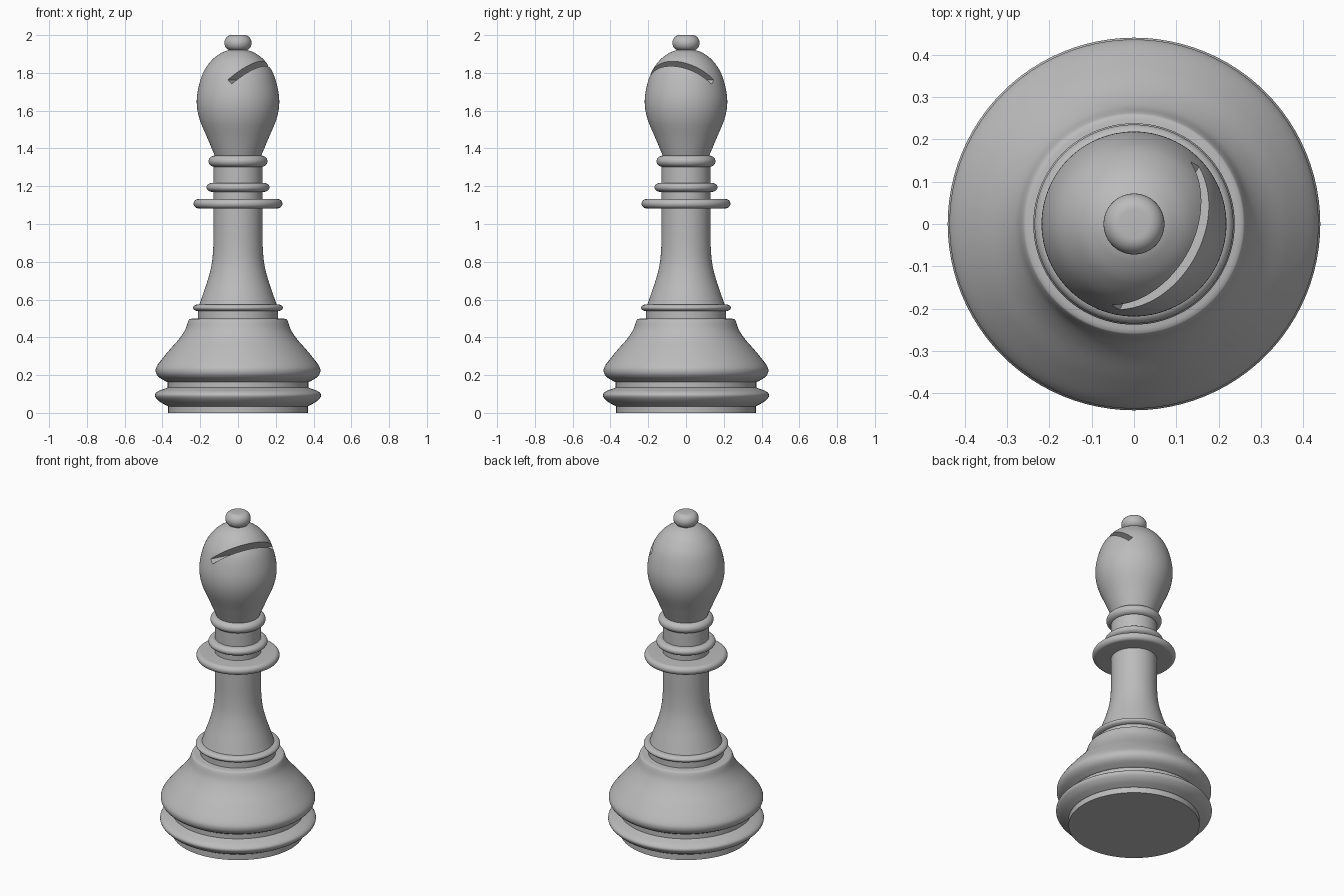
import bpy
import bmesh
import math
from mathutils import Vector, Matrix

cube = bpy.data.objects.get("Cube")
if cube:
    bpy.data.objects.remove(cube, do_unlink=True)

SIDES = 96

grey = bpy.data.materials.new("plain_grey")
grey.use_nodes = True
grey.diffuse_color = (0.5, 0.5, 0.5, 1)
grey.node_tree.nodes["Principled BSDF"].inputs["Base Color"].default_value = grey.diffuse_color


def smooth_curve(points, steps=6):
    """Catmull-Rom curve through (radius, height) points."""
    pts = [Vector(p) for p in points]
    pts = [2 * pts[0] - pts[1]] + pts + [2 * pts[-1] - pts[-2]]
    out = []
    for a, b, c, d in zip(pts, pts[1:], pts[2:], pts[3:]):
        for i in range(steps):
            t = i / steps
            out.append(0.5 * (2 * b + (c - a) * t + (2 * a - 5 * b + 4 * c - d) * t ** 2
                              + (3 * b - a - 3 * c + d) * t ** 3))
    return out + [pts[-2]]


def bead(inner, outer, low, high, steps=16):
    """Half-ellipse moulding profile."""
    mid, half = (low + high) / 2, (high - low) / 2
    angles = [math.pi * (i / steps - 0.5) for i in range(steps + 1)]
    return [Vector((inner + (outer - inner) * math.cos(a), mid + half * math.sin(a)))
            for a in angles]


def lathe(name, profile):
    """Closed solid turned about z from a bottom-to-top profile."""
    bm = bmesh.new()
    rings = []
    for r, z in profile:
        rings.append([bm.verts.new((r * math.cos(a), r * math.sin(a), z))
                      for a in (math.tau * i / SIDES for i in range(SIDES))])
    for low, high in zip(rings, rings[1:]):
        for i in range(SIDES):
            j = (i + 1) % SIDES
            bm.faces.new((low[i], low[j], high[j], high[i]))
    bm.faces.new(rings[0][::-1])
    bm.faces.new(rings[-1])
    mesh = bpy.data.meshes.new(name)
    bm.to_mesh(mesh)
    bm.free()
    mesh.materials.append(grey)
    obj = bpy.data.objects.new(name, mesh)
    bpy.context.collection.objects.link(obj)
    return obj


def cylinder(name, radius, low, high):
    return lathe(name, [(radius, low), (radius, high)])


# Base
parts = [
    cylinder("foot", 0.37, 0, 0.05),
    lathe("foot_ring", smooth_curve([(0.37, 0.035), (0.415, 0.06), (0.44, 0.09),
                                     (0.425, 0.113), (0.37, 0.135)])),
    cylinder("base_groove", 0.373, 0.12, 0.18),
    lathe("base_bell", smooth_curve([(0.375, 0.163), (0.42, 0.19), (0.436, 0.22), (0.425, 0.255),
                                     (0.37, 0.325), (0.313, 0.39), (0.28, 0.44),
                                     (0.264, 0.485), (0.255, 0.496), (0.235, 0.5)])),
    cylinder("stem_foot", 0.213, 0.49, 0.55),
    lathe("stem_ring", bead(0.205, 0.238, 0.538, 0.575)),
]

# Stem and collars
parts += [
    lathe("stem", smooth_curve([(0.207, 0.565), (0.185, 0.63), (0.158, 0.71), (0.139, 0.79),
                                (0.131, 0.88), (0.13, 1.0), (0.13, 1.1)])),
    lathe("wide_collar", bead(0.21, 0.235, 1.083, 1.132)),
    cylinder("lower_neck", 0.13, 1.12, 1.18),
    lathe("middle_collar", bead(0.135, 0.167, 1.17, 1.218)),
    cylinder("upper_neck", 0.13, 1.2, 1.32),
    lathe("top_collar", bead(0.122, 0.156, 1.302, 1.362)),
]

# Head and finial
head = lathe("head", smooth_curve([(0.118, 1.35), (0.16, 1.45), (0.202, 1.55), (0.218, 1.63),
                                   (0.212, 1.71), (0.185, 1.8), (0.14, 1.866),
                                   (0.09, 1.905), (0.04, 1.925)], 10))
parts += [head, lathe("finial", bead(0.034, 0.072, 1.918, 2.0))]

# Slanted slot in the head
slot = cylinder("slot_cutter", 1, 0, 1)
bm = bmesh.new()
bmesh.ops.create_cube(bm, size=1)
bmesh.ops.scale(bm, vec=(0.4, 0.8, 0.032), verts=bm.verts)
bmesh.ops.translate(bm, vec=(0.2, 0, 0), verts=bm.verts)
bm.to_mesh(slot.data)
bm.free()
slot.matrix_world = (Matrix.Translation((0.05, -0.028, 1.752))
                     @ Matrix.Rotation(math.radians(-29), 4, 'Z')
                     @ Matrix.Rotation(math.radians(-45), 4, 'Y'))
slot.hide_render = True
slot.hide_viewport = True
cut = head.modifiers.new("slot", 'BOOLEAN')
cut.operation = 'DIFFERENCE'
cut.solver = 'EXACT'
cut.object = slot

# Bake the cut so that shading is set on the final faces
bpy.context.view_layer.update()
evaluated = head.evaluated_get(bpy.context.evaluated_depsgraph_get())
head.data = bpy.data.meshes.new_from_object(evaluated)
head.modifiers.clear()
bpy.data.objects.remove(slot, do_unlink=True)

bpy.ops.object.select_all(action='DESELECT')
for part in parts:
    part.select_set(True)
bpy.context.view_layer.objects.active = head
bpy.ops.object.shade_smooth_by_angle(angle=math.radians(30))
